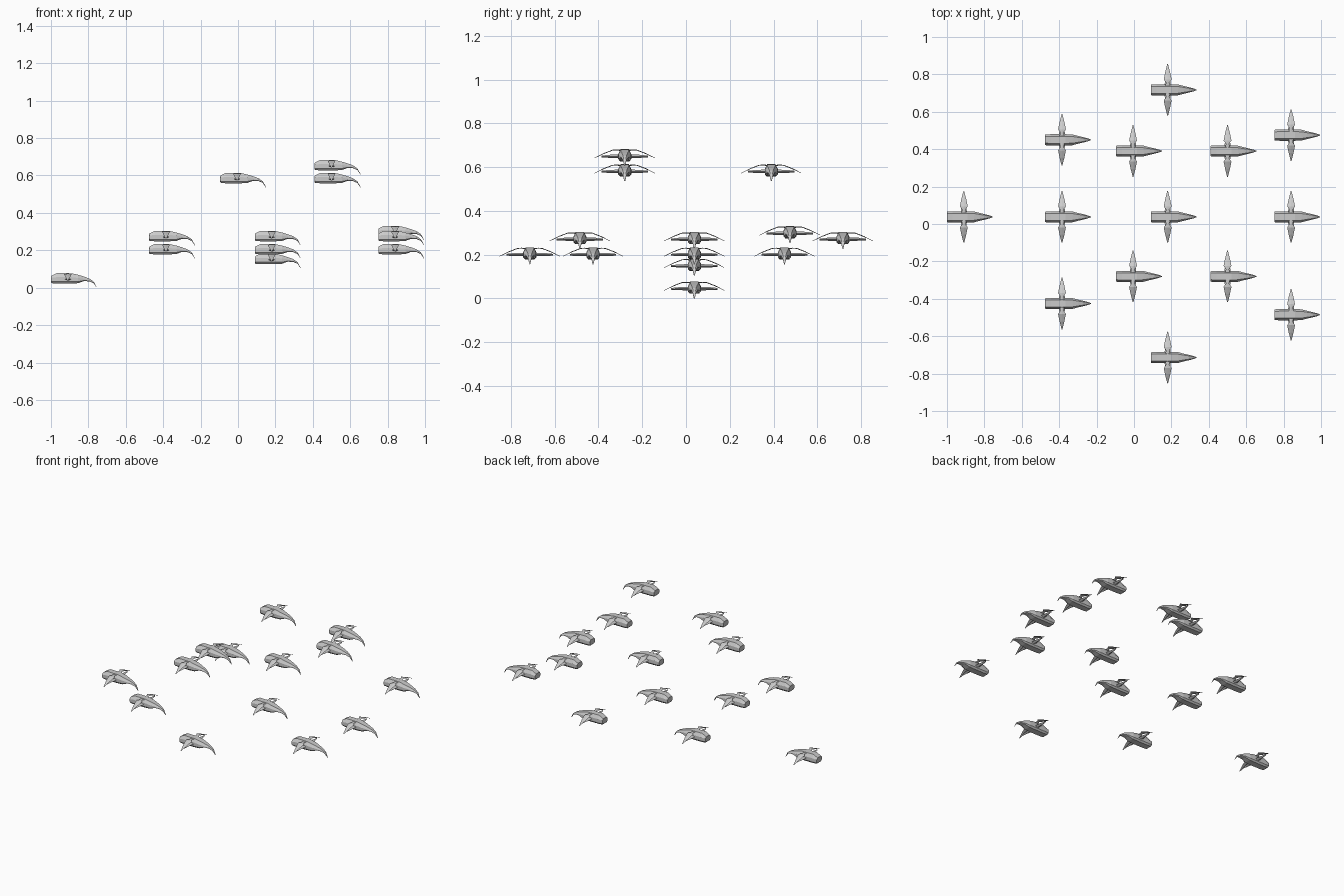
import bpy, bmesh


def loft(bm, rings):
    """Skin equal-length rings of points and cap both ends."""
    loops = [[bm.verts.new(p) for p in ring] for ring in rings]
    n = len(loops[0])
    for a, b in zip(loops, loops[1:]):
        for i in range(n):
            j = (i + 1) % n
            bm.faces.new((a[i], a[j], b[j], b[i]))
    bm.faces.new(loops[0][::-1])
    bm.faces.new(loops[-1])


def finish(bm, name):
    bmesh.ops.recalc_face_normals(bm, faces=bm.faces)
    mesh = bpy.data.meshes.new(name)
    bm.to_mesh(mesh)
    bm.free()
    return mesh


# Hull: x, half width, top z, shoulder z, bottom z (down-curved beak at +x)
hull_sections = [
    (-0.090, 0.027, 0.062, 0.052, 0.028),
    (-0.086, 0.029, 0.065, 0.053, 0.024),
    (-0.060, 0.030, 0.078, 0.056, 0.022),
    (0.020, 0.030, 0.077, 0.056, 0.022),
    (0.055, 0.029, 0.069, 0.052, 0.024),
    (0.085, 0.021, 0.060, 0.047, 0.035),
    (0.115, 0.014, 0.049, 0.041, 0.034),
    (0.138, 0.008, 0.033, 0.029, 0.024),
    (0.154, 0.002, 0.004, 0.002, 0.000),
]


def hull_ring(x, w, top, mid, bot):
    low = bot + (mid - bot) * 0.3
    half = [(w * 0.62, top), (w, mid), (w, low), (w * 0.7, bot)]
    pts = half + [(-y, z) for y, z in reversed(half)]
    return [(x, y, z) for y, z in pts]


bm = bmesh.new()
loft(bm, [hull_ring(*s) for s in hull_sections])
hull_mesh = finish(bm, "hull")


# Wings: y, z, half chord, half thickness; mirrored to both sides
def wing_pair(name, stations):
    bm = bmesh.new()
    for s in (1, -1):
        loft(bm, [[(-c, s * y, z), (0, s * y, z + t), (c, s * y, z), (0, s * y, z - t)]
                  for y, z, c, t in stations])
    return finish(bm, name)


# drooping upper blade, narrow neck at the hull
blade_mesh = wing_pair("wing_blades", [
    (0.018, 0.072, 0.014, 0.003),
    (0.038, 0.074, 0.008, 0.002),
    (0.056, 0.073, 0.021, 0.002),
    (0.095, 0.058, 0.013, 0.002),
    (0.138, 0.037, 0.002, 0.001),
])
# straight lower fin under each blade
fin_mesh = wing_pair("lower_fins", [
    (0.024, 0.045, 0.017, 0.008),
    (0.070, 0.045, 0.011, 0.007),
    (0.106, 0.044, 0.004, 0.004),
])

# Formation: x, y, base z of each craft
formation = [
    (0.18, 0.717, 0.226), (-0.385, 0.45, 0.156), (-0.005, 0.39, 0.536),
    (0.50, 0.39, 0.536), (0.84, 0.475, 0.253), (-0.91, 0.038, 0.0),
    (-0.385, 0.038, 0.226), (0.18, 0.038, 0.104), (0.84, 0.038, 0.156),
    (-0.005, -0.28, 0.536), (0.50, -0.28, 0.605), (-0.385, -0.425, 0.156),
    (0.84, -0.485, 0.226), (0.18, -0.714, 0.156),
]
for i, loc in enumerate(formation, 1):
    for mesh in (hull_mesh, blade_mesh, fin_mesh):
        ob = bpy.data.objects.new(f"craft_{i}_{mesh.name}", mesh)
        ob.location = loc
        bpy.context.collection.objects.link(ob)
